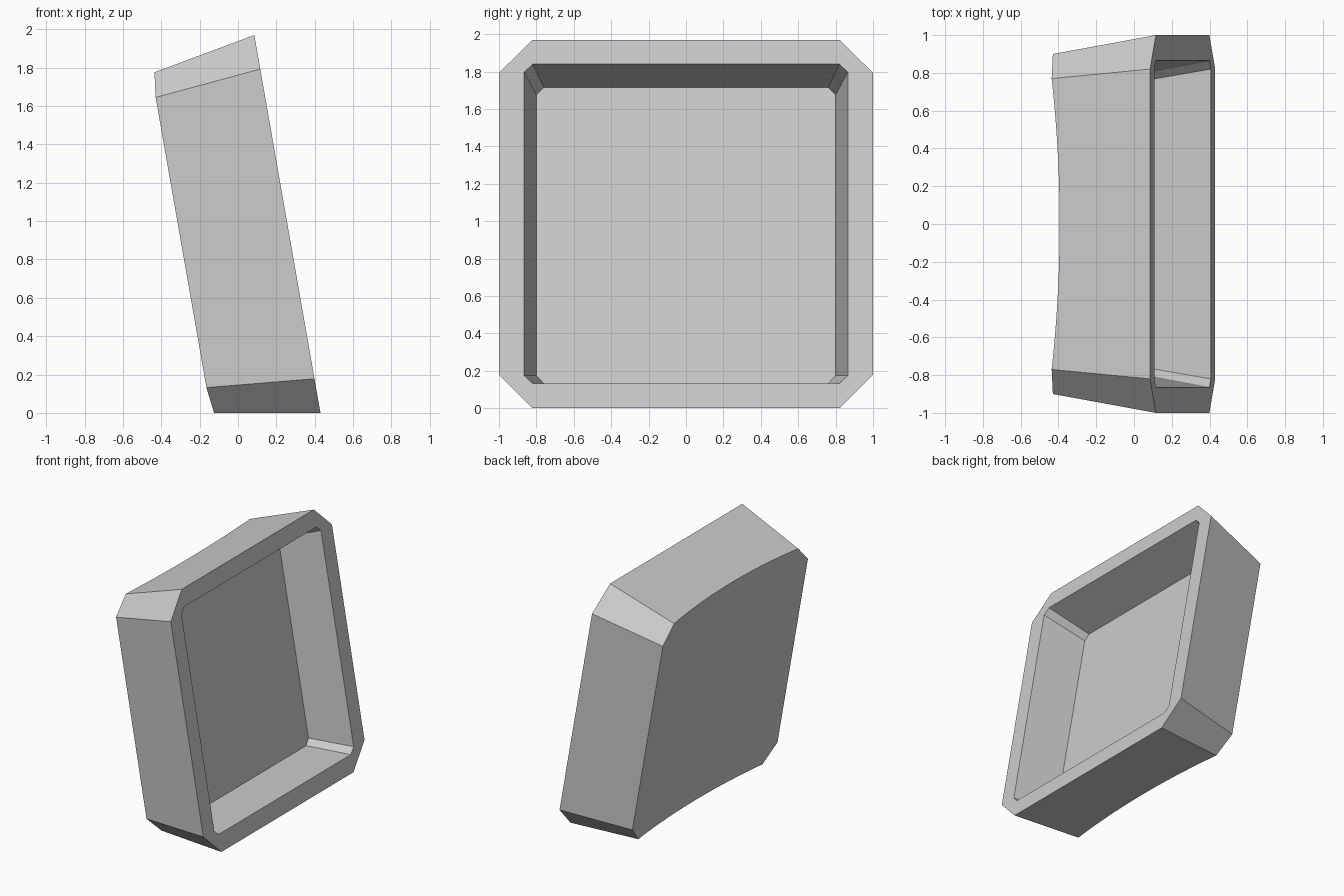
import bpy, bmesh

cube = bpy.data.objects.get("Cube")
if cube:
    bpy.data.objects.remove(cube)

LEAN = 0.175      # the whole cap leans towards -x as it rises
DISH = 0.076      # curvature of the hollowed back face
STEPS = 24


def ring(bm, offset, y_flat, y_side, z_low, z_low_side, z_high_side, z_high):
    """Chamfered rectangle on a leaning plane."""
    half = [(y_flat, z_low), (y_side, z_low_side), (y_side, z_high_side), (y_flat, z_high)]
    outline = half + [(-y, z) for y, z in reversed(half)]
    return [bm.verts.new((offset - LEAN * z, y, z)) for y, z in outline]


def bridge(bm, a, b):
    for i in range(len(a)):
        j = (i + 1) % len(a)
        bm.faces.new((a[i], a[j], b[j], b[i]))


bm = bmesh.new()

# Open rim, inner walls and recessed floor
rim = ring(bm, 0.43, 0.82, 1.0, 0.0, 0.178, 1.793, 1.97)
lip = ring(bm, 0.43, 0.82, 0.865, 0.132, 0.175, 1.797, 1.84)
floor = ring(bm, 0.083, 0.76, 0.80, 0.132, 0.175, 1.675, 1.715)
bridge(bm, rim, lip)
bridge(bm, lip, floor)
bm.faces.new(floor)


# Dished back: pairs of low and high points across the width
def back_pair(y, z_low, z_high):
    c = -0.08 - DISH * y * y
    return [bm.verts.new((c - LEAN * z, y, z)) for z in (z_low, z_high)]


pairs = [back_pair(-0.9, 0.132, 1.645)]
for i in range(STEPS + 1):
    y = 0.77 * (2 * i / STEPS - 1)
    top = (1.938 + 0.371 * (-0.08 - DISH * y * y)) / (1 + 0.371 * LEAN)
    pairs.append(back_pair(y, 0.0, top))
pairs.append(back_pair(0.9, 0.132, 1.645))
for a, b in zip(pairs, pairs[1:]):
    bm.faces.new((a[0], a[1], b[1], b[0]))

# Outer walls and corner chamfers
low = [p[0] for p in pairs]
high = [p[1] for p in pairs]
bm.faces.new([rim[0], rim[7]] + low[1:-1])
bm.faces.new([rim[3], rim[4]] + high[1:-1])
bm.faces.new((rim[1], rim[2], high[-1], low[-1]))
bm.faces.new((rim[6], rim[5], high[0], low[0]))
bm.faces.new((rim[0], rim[1], low[-1], low[-2]))
bm.faces.new((rim[2], rim[3], high[-2], high[-1]))
bm.faces.new((rim[7], rim[6], low[0], low[1]))
bm.faces.new((rim[5], rim[4], high[1], high[0]))

bmesh.ops.recalc_face_normals(bm, faces=bm.faces)
mesh = bpy.data.meshes.new("key_cap")
bm.to_mesh(mesh)
bm.free()
cap = bpy.data.objects.new("key_cap", mesh)
bpy.context.collection.objects.link(cap)

# Plain grey material
grey = bpy.data.materials.new("light_grey")
grey.use_nodes = True
grey.diffuse_color = (0.6, 0.6, 0.6, 1)
grey.node_tree.nodes["Principled BSDF"].inputs["Base Color"].default_value = (0.6, 0.6, 0.6, 1)
mesh.materials.append(grey)

# Smooth only across the shallow dish
bpy.ops.object.select_all(action="DESELECT")
cap.select_set(True)
bpy.context.view_layer.objects.active = cap
bpy.ops.object.shade_smooth_by_angle(angle=0.17)
